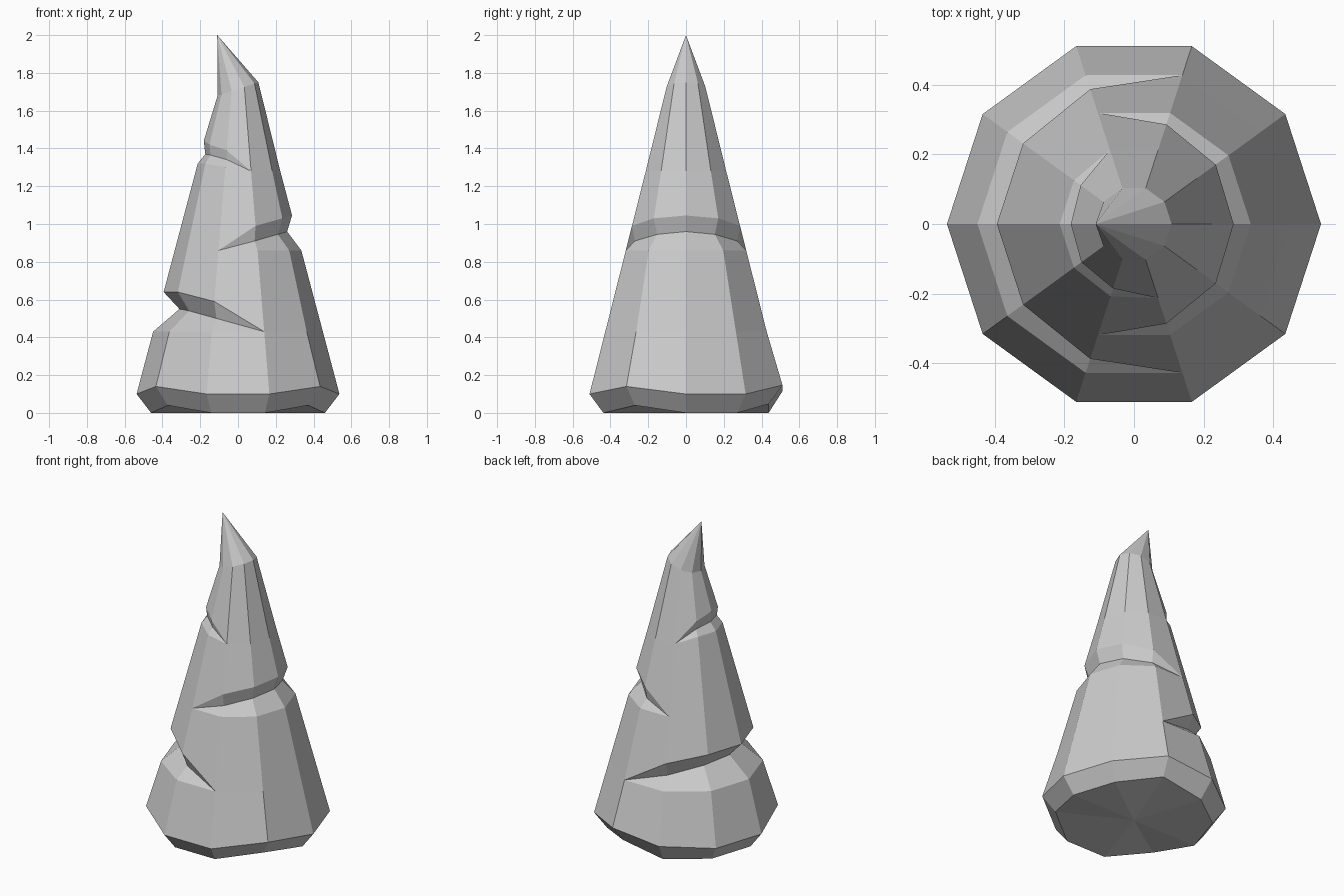
import bpy, bmesh
from math import sin, cos, radians

if "Cube" in bpy.data.objects:
    bpy.data.objects.remove(bpy.data.objects["Cube"])

SIDES = 10


def cone_r(z):
    """Radius of the tapering body at height z."""
    return 0.537 - 0.2654 * (z - 0.1)


# Wedge cuts: base height, then per meridian angle the
# (lower z, inner radius, inner z, upper z). Other meridians stay uncut.
low_cut = {108: (0.43, 0.37, 0.50, 0.59), 144: (0.43, 0.32, 0.54, 0.64),
           180: (0.43, 0.31, 0.55, 0.64), 216: (0.43, 0.32, 0.54, 0.64),
           252: (0.43, 0.37, 0.50, 0.59)}
mid_cut = {0: (0.86, 0.26, 0.96, 1.045), 36: (0.86, 0.26, 0.945, 1.03),
           72: (0.86, 0.285, 0.91, 0.99), 288: (0.86, 0.285, 0.91, 0.99),
           324: (0.86, 0.26, 0.945, 1.03)}
top_cut = {144: (1.32, 0.18, 1.355, 1.41), 180: (1.32, 0.173, 1.37, 1.44),
           216: (1.32, 0.18, 1.365, 1.42), 252: (1.30, 0.185, 1.34, 1.39)}
CUTS = [(0.43, low_cut), (0.86, mid_cut), (1.28, top_cut)]

# Uneven foot: corners lifted off the ground
LIFT = {36: 0, 72: 0.047, 108: 0.015, 216: 0.04, 324: 0.04}


def meridian(angle):
    """Profile (radius, z) up one edge of the ten-sided body."""
    lift = LIFT.get(angle, 0)
    foot = 0.02 if angle == 108 else lift
    prof = [(0.46, 0 if angle == 108 else foot), (0.537, 0.1 + lift)]
    for base, cut in CUTS:
        if angle in cut:
            lo, ri, zi, up = cut[angle]
            prof += [(cone_r(lo), lo), (ri, zi), (cone_r(up), up)]
        else:
            prof += [(cone_r(base), base)] * 3
    prof.append((0.108, 1.715 + 0.035 * cos(radians(angle))))
    return prof


bm = bmesh.new()
columns = []
for i in range(SIDES):
    a = i * 360 // SIDES
    columns.append([bm.verts.new((r * cos(radians(a)), r * sin(radians(a)), z))
                    for r, z in meridian(a)])
tip = bm.verts.new((-0.11, 0, 2.0))
base = bm.verts.new((0, 0, 0))

# Side faces, pointed tip and fan underneath
for i in range(SIDES):
    p, q = columns[i], columns[(i + 1) % SIDES]
    for k in range(len(p) - 1):
        bm.faces.new((p[k], q[k], q[k + 1], p[k + 1]))
    bm.faces.new((p[-1], q[-1], tip))
    bm.faces.new((q[0], p[0], base))

# Collapse the uncut rings so each wedge tapers to a point
bmesh.ops.remove_doubles(bm, verts=bm.verts, dist=0.0005)
bmesh.ops.recalc_face_normals(bm, faces=bm.faces)
mesh = bpy.data.meshes.new("notched_rock_spire")
bm.to_mesh(mesh)
bm.free()
spire = bpy.data.objects.new("notched_rock_spire", mesh)
bpy.context.collection.objects.link(spire)
